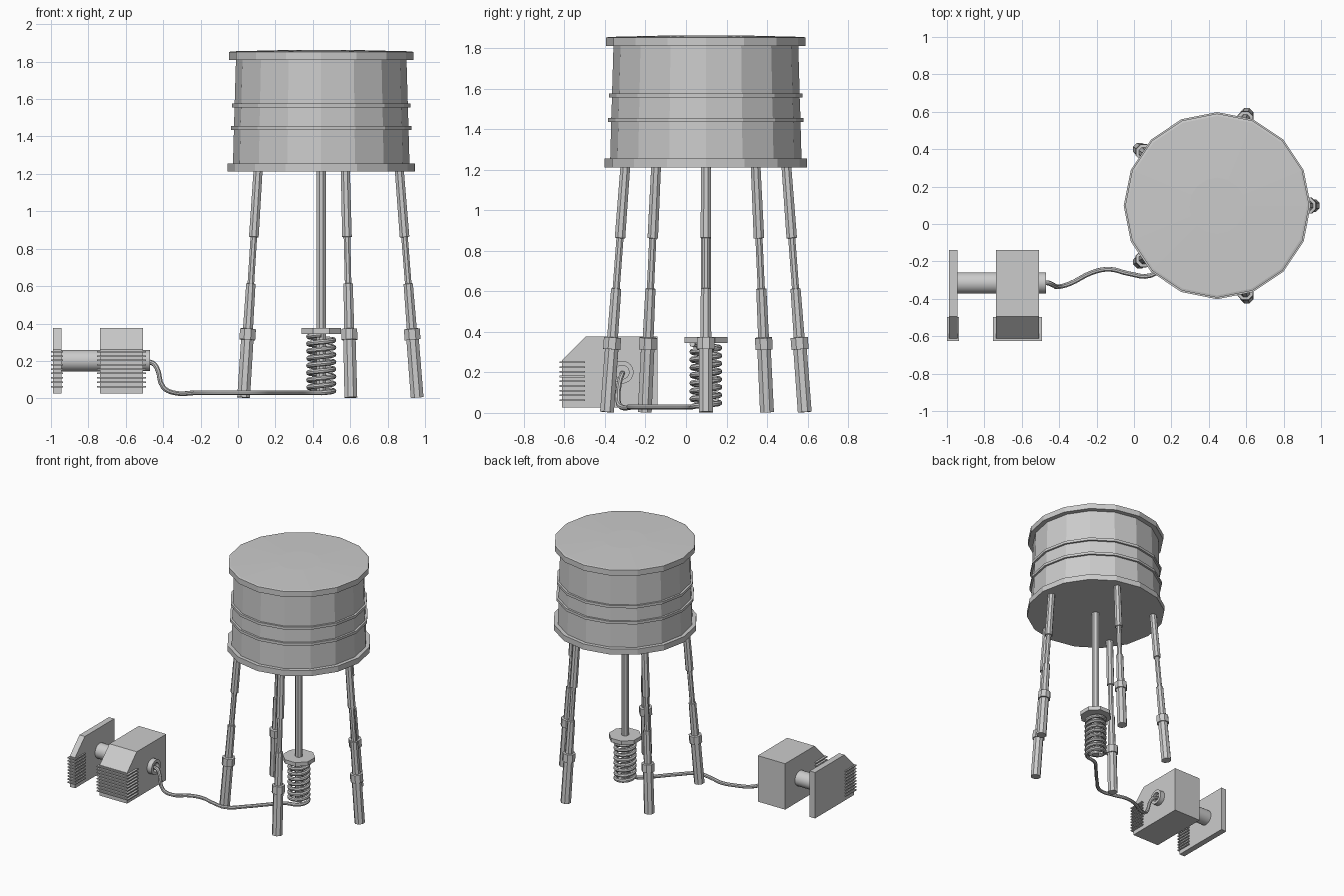
import bpy, bmesh
from math import sin, cos, pi, radians
from mathutils import Vector

if "Cube" in bpy.data.objects:
    bpy.data.objects.remove(bpy.data.objects["Cube"])

CX, CY = 0.445, 0.098          # tower axis


def finish(name, bm):
    bmesh.ops.recalc_face_normals(bm, faces=bm.faces)
    me = bpy.data.meshes.new(name)
    bm.to_mesh(me)
    bm.free()
    ob = bpy.data.objects.new(name, me)
    bpy.context.collection.objects.link(ob)
    return ob


def lathe(name, profile, segs, origin, axis=(0, 0, 1), phase=0.0):
    """Closed solid from (radius, height) points turned about an axis."""
    bm = bmesh.new()
    q = Vector((0, 0, 1)).rotation_difference(Vector(axis).normalized())
    rings = []
    for r, h in profile:
        ring = []
        for i in range(segs):
            a = 2 * pi * i / segs + phase
            ring.append(bm.verts.new(Vector(origin) + q @ Vector((r * cos(a), r * sin(a), h))))
        rings.append(ring)
    for lo, hi in zip(rings, rings[1:]):
        for i in range(segs):
            j = (i + 1) % segs
            bm.faces.new((lo[i], lo[j], hi[j], hi[i]))
    bm.faces.new(rings[0][::-1])
    bm.faces.new(rings[-1])
    return finish(name, bm)


def smooth(ob):
    bpy.ops.object.select_all(action='DESELECT')
    ob.select_set(True)
    bpy.context.view_layer.objects.active = ob
    bpy.ops.object.shade_smooth_by_angle()


def extrude_x(name, outline, x0, x1):
    """Prism along x from a (y, z) outline."""
    bm = bmesh.new()
    a = [bm.verts.new((x0, y, z)) for y, z in outline]
    b = [bm.verts.new((x1, y, z)) for y, z in outline]
    n = len(outline)
    bm.faces.new(a)
    bm.faces.new(b)
    for i in range(n):
        bm.faces.new((a[i], a[(i + 1) % n], b[(i + 1) % n], b[i]))
    return finish(name, bm)


def pipe(name, points, radius, bezier=False, res=6):
    """Round tube following a path."""
    cu = bpy.data.curves.new(name, 'CURVE')
    cu.dimensions = '3D'
    cu.bevel_depth = radius
    cu.bevel_resolution = 2
    cu.use_fill_caps = True
    cu.resolution_u = res
    if bezier:
        sp = cu.splines.new('BEZIER')
        sp.bezier_points.add(len(points) - 1)
        for bp, p in zip(sp.bezier_points, points):
            bp.co = p
            bp.handle_left_type = bp.handle_right_type = 'AUTO'
    else:
        sp = cu.splines.new('POLY')
        sp.points.add(len(points) - 1)
        for pt, p in zip(sp.points, points):
            pt.co = (*p, 1)
    ob = bpy.data.objects.new(name, cu)
    bpy.context.collection.objects.link(ob)
    bpy.ops.object.select_all(action='DESELECT')
    ob.select_set(True)
    bpy.context.view_layer.objects.active = ob
    bpy.ops.object.convert(target='MESH')
    smooth(bpy.context.object)


# Tank: flanges, tapered wall, two hoops and a shallow domed lid
lathe("tank", [
    (0.50, 1.212), (0.50, 1.255), (0.472, 1.255),
    (0.467, 1.435), (0.482, 1.435), (0.482, 1.455), (0.467, 1.455),
    (0.463, 1.555), (0.478, 1.555), (0.478, 1.575), (0.463, 1.575),
    (0.456, 1.81), (0.492, 1.81), (0.492, 1.852), (0.48, 1.855), (0.15, 1.863),
], 16, (CX, CY, 0))

# Five splayed telescopic legs
leg_profile = [
    (0.037, 0), (0.036, 0.31), (0.046, 0.31), (0.046, 0.368), (0.029, 0.37),
    (0.027, 0.61), (0.019, 0.612), (0.019, 0.86), (0.028, 0.862), (0.026, 1.225),
]
for k in range(5):
    a = radians(72 * k)
    d = Vector((cos(a), sin(a), 0))
    foot = Vector((CX, CY, 0.004)) + d * 0.513
    lathe(f"leg_{k + 1}", leg_profile, 8, foot, Vector((0, 0, 1.21)) - d * 0.095, pi / 8)

# Central riser pipe and octagonal plate
lathe("riser_pipe", [(0.027, 0.03), (0.027, 1.22)], 8, (CX, CY, 0), phase=pi / 8)
lathe("riser_plate", [(0.115, 0.345), (0.115, 0.375)], 8, (CX, CY, 0), phase=pi / 8)

# Coil around the base of the riser
TURNS, STEPS, R = 8, 20, 0.067
coil = []
for i in range(TURNS * STEPS + 1):
    a = -pi / 2 + 2 * pi * i / STEPS
    coil.append((CX + R * cos(a), CY + R * sin(a), 0.03 + 0.31 * i / (TURNS * STEPS)))
pipe("coil", coil, 0.014)

# Hose from the pump to the coil
pipe("hose", [
    (-0.51, -0.315, 0.195), (-0.46, -0.315, 0.19), (-0.435, -0.325, 0.165),
    (-0.40, -0.335, 0.06), (-0.345, -0.32, 0.03), (-0.22, -0.258, 0.03),
    (-0.13, -0.242, 0.03), (-0.03, -0.265, 0.03), (0.09, -0.275, 0.03),
    (0.20, -0.18, 0.03), (0.31, -0.06, 0.03), (0.385, 0.015, 0.03),
    (CX, CY - R, 0.03),
], 0.013, bezier=True, res=4)

# Pump body and end plate: chamfered blocks with cooling fins
outline = [(-0.14, 0.027), (-0.14, 0.377), (-0.495, 0.377), (-0.612, 0.26), (-0.612, 0.027)]
for name, x0, x1, lap in (("pump_body", -0.738, -0.507, 0.016),
                          ("end_plate", -0.99, -0.945, 0.01)):
    extrude_x(name, outline, x0, x1)
    for i in range(9):
        z = 0.063 + i * 0.0233
        fin = [(-0.625, z - 0.004), (-0.625, z + 0.004), (-0.498, z + 0.004), (-0.498, z - 0.004)]
        extrude_x(f"{name}_fin_{i + 1}", fin, x0 - lap, x1 + lap)

# Shaft between the blocks and recessed hose outlet
smooth(lathe("shaft", [(0.057, 0), (0.057, 0.23)], 32, (-0.955, -0.315, 0.201), (1, 0, 0)))
smooth(lathe("hose_outlet", [(0.056, 0), (0.056, 0.05), (0.034, 0.05), (0.034, 0.025)],
             32, (-0.52, -0.315, 0.201), (1, 0, 0)))
